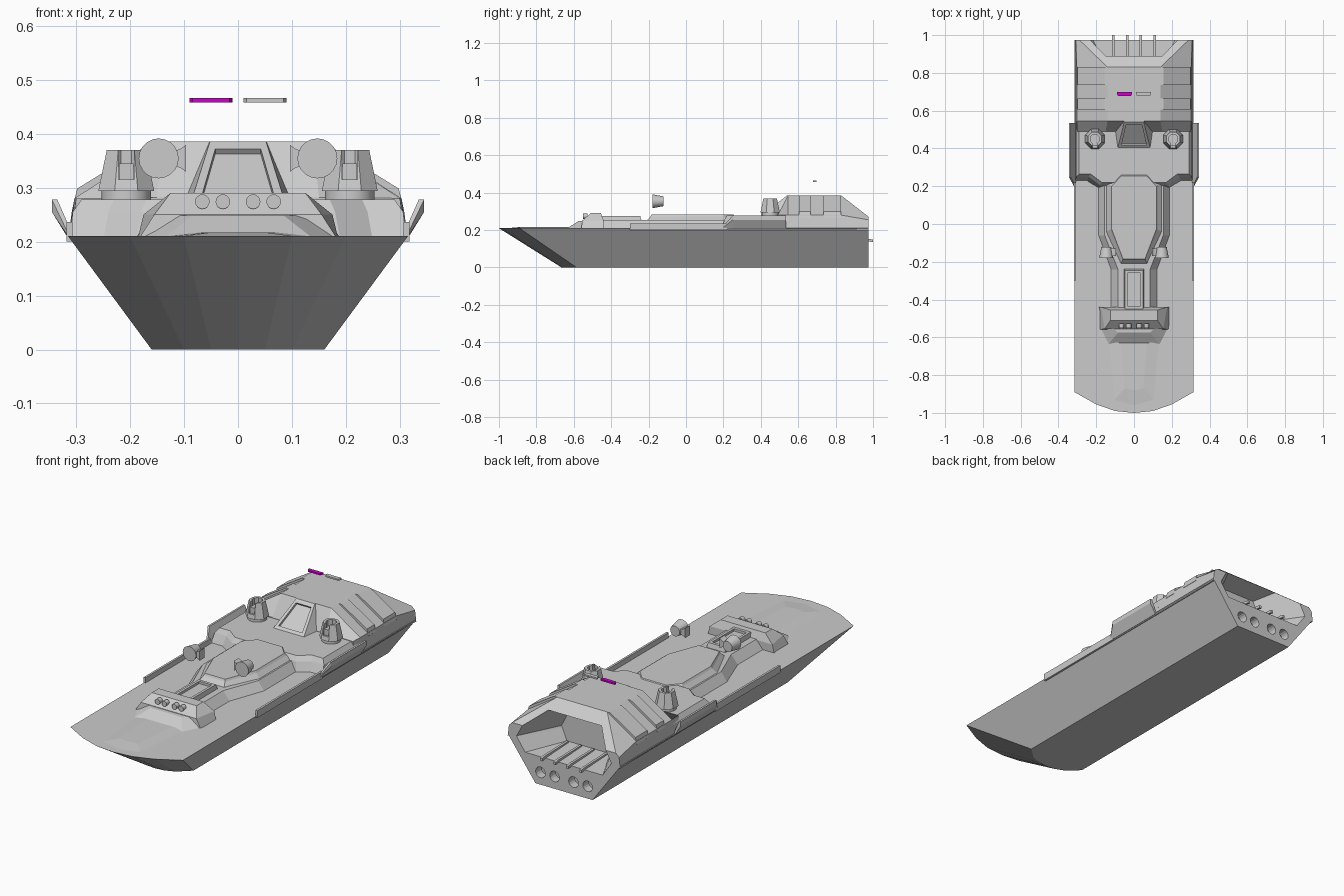
import bpy, bmesh, math
from mathutils import Matrix, Vector

if "Cube" in bpy.data.objects:
    bpy.data.objects.remove(bpy.data.objects["Cube"])


def make(name, bm):
    bmesh.ops.remove_doubles(bm, verts=bm.verts, dist=1e-5)
    bmesh.ops.recalc_face_normals(bm, faces=bm.faces)
    me = bpy.data.meshes.new(name)
    bm.to_mesh(me)
    bm.free()
    ob = bpy.data.objects.new(name, me)
    bpy.context.collection.objects.link(ob)
    return ob


def loft(name, rings):
    """Skin a row of equal-length closed rings and cap both ends."""
    bm = bmesh.new()
    rows = [[bm.verts.new(p) for p in r] for r in rings]
    n = len(rows[0])
    for a, b in zip(rows, rows[1:]):
        for i in range(n):
            j = (i + 1) % n
            bm.faces.new((a[i], a[j], b[j], b[i]))
    bm.faces.new(rows[0])
    bm.faces.new(rows[-1])
    return make(name, bm)


def sym(half):
    """Mirror a right-hand half outline into a closed one."""
    return half + [(-x, y) for x, y in reversed(half) if x > 1e-6]


def tiers(name, *levels):
    """Stack of (z, half outline) levels symmetric about x = 0."""
    return loft(name, [[(x, y, z) for x, y in sym(h)] for z, h in levels])


def sections(name, *secs):
    """Row of (y, half cross-section) symmetric about x = 0."""
    return loft(name, [[(x, y, z) for x, z in sym(h)] for y, h in secs])


def box(name, x0, x1, y0, y1, z0, z1):
    return loft(name, [[(x0, y0, z), (x1, y0, z), (x1, y1, z), (x0, y1, z)] for z in (z0, z1)])


def cone(name, loc, r1, r2, depth, axis='Z', seg=16, turn=0):
    bm = bmesh.new()
    m = Matrix.Rotation(math.pi / 2, 4, 'X') if axis == 'Y' else Matrix.Rotation(turn, 4, 'Z')
    bmesh.ops.create_cone(bm, cap_ends=True, segments=seg, radius1=r1, radius2=r2, depth=depth,
                          matrix=Matrix.Translation(loc) @ m)
    return make(name, bm)


def cut(ob, cutter, keep=False):
    md = ob.modifiers.new("cut", 'BOOLEAN')
    md.operation = 'DIFFERENCE'
    md.solver = 'EXACT'
    md.object = cutter
    bpy.context.view_layer.objects.active = ob
    bpy.ops.object.modifier_apply(modifier=md.name)
    cutter.hide_render = True
    if not keep:
        bpy.data.objects.remove(cutter)


# Hull with raked, rounded bow
hull = tiers("hull",
             (0, [(0, -.665), (.05, -.66), (.1, -.64), (.16, -.585), (.16, .975)]),
             (.21, [(0, -1), (.1, -.99), (.2, -.955), (.315, -.89), (.315, .975)]))

# Stern superstructure, sloped at the front and rear
stern = sections("stern_house",
                 (.49, [(.31, .2), (.3, .28), (.15, .282)]),
                 (.545, [(.312, .2), (.303, .28), (.14, .385)]),
                 (.83, [(.312, .2), (.303, .28), (.14, .385)]),
                 (.975, [(.315, .2), (.308, .255), (.29, .272)]))

# Open stern bay and exhaust ports
bay = sections("bay_cutter",
               (.78, [(.12, .15), (.15, .22), (.1, .32)]),
               (1.0, [(.23, .14), (.28, .21), (.2, .36)]))
cut(hull, bay, keep=True)
cut(stern, bay)
for x in (-.132, -.053, .053, .132):
    cut(hull, cone("port_cutter", (x, .97, .062), .027, .027, .08, 'Y'))
for x in (-.11, -.036, .036, .11):
    loft("bay_rail", [[(x - .006, y, z), (x + .006, y, z), (x + .006, y, z + .014), (x - .006, y, z + .014)]
                      for y, z in ((.79, .143), (.98, .139), (1.0, .135))])

# Midship platform and forward spine
tiers("midship_platform",
      (.2, [(.19, .19), (.25, .225), (.312, .225), (.312, .55)]),
      (.255, [(.18, .205), (.24, .25), (.306, .25), (.306, .55)]),
      (.278, [(.17, .22), (.23, .265), (.29, .265), (.29, .55)]))
tiers("deck_spine",
      (.2, [(.13, -.47), (.13, -.24), (.195, -.06), (.195, .26)]),
      (.253, [(.085, -.47), (.085, -.24), (.155, -.06), (.155, .26)]))

# Long raised octagonal deck with inset panel
tiers("octagon_deck",
      (.25, [(.07, -.212), (.15, -.04), (.15, .22), (.085, .292)]),
      (.272, [(.06, -.19), (.125, -.03), (.125, .205), (.07, .265)]),
      (.282, [(.058, -.185), (.118, -.028), (.118, .2), (.067, .255)]))

# Forward hatch with recessed top
hatch = tiers("forward_hatch", (.24, [(.055, -.455), (.055, -.235)]), (.276, [(.048, -.45), (.048, -.245)]))
cut(hatch, box("hatch_cutter", -.035, .035, -.435, -.26, .264, .3))

# Forward breakwater with four lamps and sloped foot
tiers("breakwater",
      (.2, [(.187, -.56), (.187, -.44)]),
      (.25, [(.155, -.555), (.175, -.44)]),
      (.29, [(.125, -.51), (.125, -.455)]))
tiers("breakwater_foot",
      (.205, [(.14, -.642), (.187, -.55)]),
      (.248, [(.085, -.575), (.125, -.54)]))
for x in (-.066, -.028, .028, .066):
    cone("lamp", (x, -.538, .274), .0135, .0135, .024, 'Y')
# Low crown on the foredeck
tiers("foredeck_crown",
      (.209, [(0, -.97), (.11, -.94), (.14, -.62)]),
      (.217, [(0, -.88), (.05, -.87), (.07, -.63)]))

# Bridge wedge with recessed window
tiers("bridge",
      (.27, [(.088, .395), (.112, .56)]),
      (.385, [(.052, .54), (.06, .6)]))


def on_front(u, t, d):
    """Point on the sloped bridge face: u across, t up, d outward."""
    a, b = Vector((0, .402, .276)), Vector((0, .54, .385))
    nrm = Vector((0, -(b.z - a.z), b.y - a.y)).normalized()
    return a.lerp(b, t) + nrm * d + Vector((u, 0, 0))


window = [(-.066, .12), (.066, .12), (.042, .88), (-.042, .88)]
cut(bpy.data.objects["bridge"],
    loft("window_cutter", [[on_front(u, t, d) for u, t in window] for d in (-.012, .03)]))

for s in (-1, 1):
    # Stepped ribs on the sloping sides of the stern house
    for y0, y1 in ((.605, .665), (.735, .83)):
        loft("side_rib", [[(s * x, y, z) for x, z in
                           ((.13, .33), (.13, .385), (.157, .385), (.298, .298), (.306, .265), (.29, .25))]
                          for y in (y0, y1)])

    # Bulwarks: flared wide part and low strip
    wall = ((.305, .205), (.314, .205), (.345, .255), (.345, .278), (.335, .278))
    low = ((.305, .205), (.314, .205), (.318, .215), (.318, .222), (.31, .222))
    loft("flared_bulwark", [[(s * x, y, z) for x, z in p] for y, p in ((.2, low), (.25, wall), (.535, wall))])
    box("low_bulwark", s * .307, s * .318, -.3, .22, .2, .236)

    # Octagonal turret with open top, front slot and barrel
    tx, ty = s * .207, .45
    turret = cone("turret", (tx, ty, .332), .056, .039, .076, seg=8, turn=math.pi / 8)
    cut(turret, cone("well_cutter", (tx, ty, .365), .026, .026, .05, seg=8, turn=math.pi / 8))
    cut(turret, box("slot_cutter", tx - .014, tx + .014, ty - .08, ty, .315, .4))
    cone("turret_base", (tx, ty, .286), .046, .046, .024)
    box("turret_gun", tx - .013, tx + .013, ty - .038, ty + .012, .312, .345)

    # Searchlight with inboard mounting plate
    cone("searchlight", (s * .147, -.15, .354), .026, .037, .058, 'Y', 20)
    loft("searchlight_mount", [[(s * x, y, z) for y, z in
                                ((-.17, .354 - h), (-.13, .354 - h), (-.13, .354 + h), (-.17, .354 + h))]
                               for x, h in ((.122, .012), (.106, .018), (.096, .025))])

    # Thin bar hovering above the stern house
    bar = loft("signal_bar", [[(s * x, y, z) for x, y in ((.016, .678), (.084, .678), (.09, .688), (.09, .698),
                                                       (.01, .698), (.01, .688))] for z in (.458, .466)])
    if s < 0:
        mat = bpy.data.materials.new("purple")
        mat.diffuse_color = (.6, 0, .6, 1)
        mat.use_nodes = True
        mat.node_tree.nodes["Principled BSDF"].inputs["Base Color"].default_value = mat.diffuse_color
        bar.data.materials.append(mat)

# Round off shading on curved lamps only
for ob in bpy.data.objects:
    if ob.name.startswith(("searchlight", "lamp", "turret_base")) and "mount" not in ob.name:
        bpy.ops.object.select_all(action='DESELECT')
        ob.select_set(True)
        bpy.context.view_layer.objects.active = ob
        bpy.ops.object.shade_smooth_by_angle(angle=math.radians(35))
